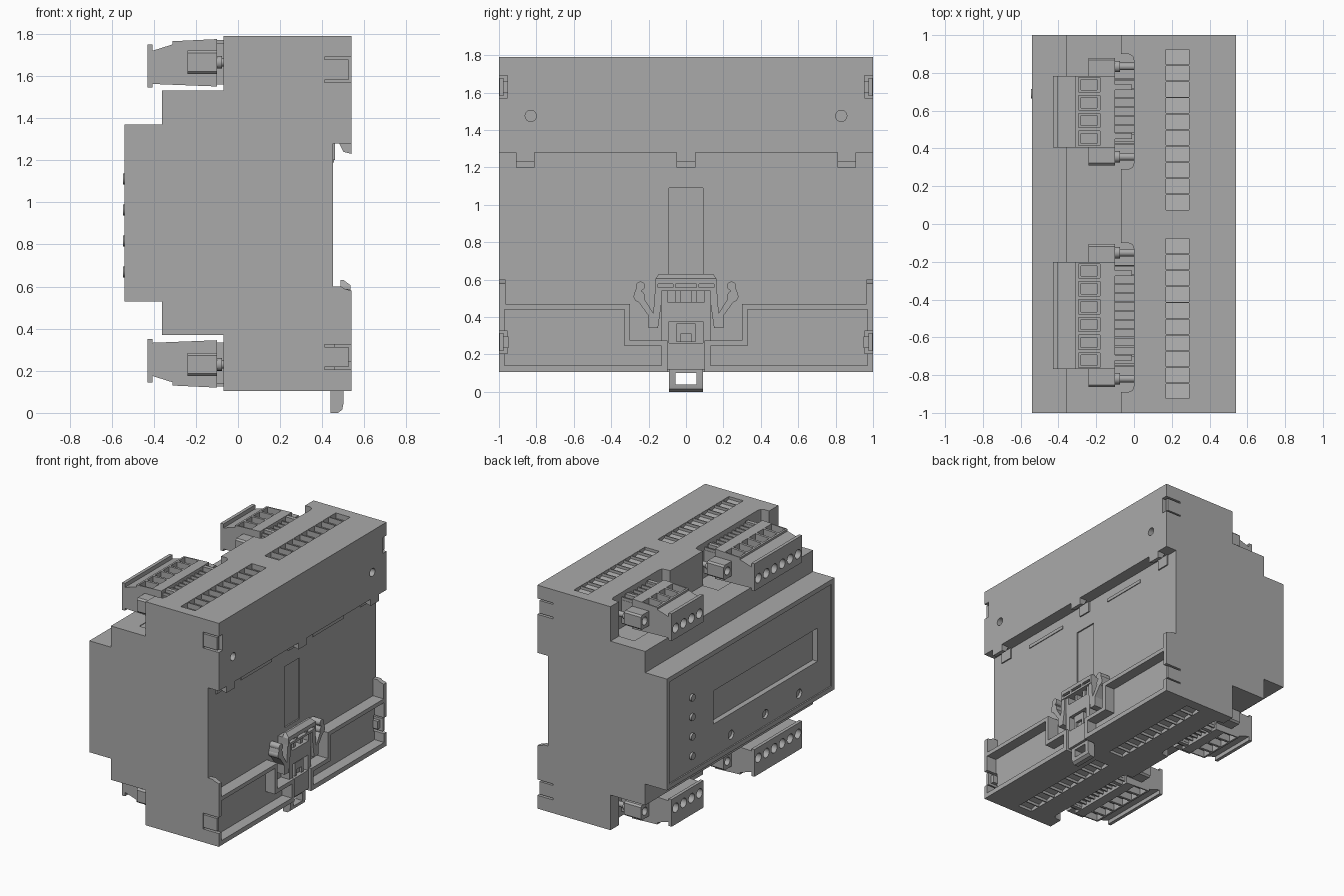
import bpy, bmesh
from math import cos, sin, pi

if "Cube" in bpy.data.objects:
    bpy.data.objects.remove(bpy.data.objects["Cube"])

MID = 0.9475  # mirror height between upper and lower terminal rows
grey = bpy.data.materials.new('dark_grey_plastic')
grey.diffuse_color = (.4, .4, .4, 1)
grey.use_nodes = True
grey.node_tree.nodes["Principled BSDF"].inputs["Base Color"].default_value = grey.diffuse_color


# A solid is (axis, outline, low, high); outline axes: x->(y,z), y->(x,z), z->(x,y)
def box(x0, x1, y0, y1, z0, z1):
    return ('z', [(x0, y0), (x1, y0), (x1, y1), (x0, y1)], z0, z1)


def rod(y, z, r, x0, x1, n=24):
    return ('x', [(y + r * cos(2 * pi * i / n), z + r * sin(2 * pi * i / n)) for i in range(n)], x0, x1)


def flip(s):
    axis, pts, lo, hi = s
    if axis == 'z':
        return (axis, pts, 2 * MID - hi, 2 * MID - lo)
    return (axis, [(a, 2 * MID - b) for a, b in pts], lo, hi)


def mirror_y(s):
    axis, pts, lo, hi = s
    if axis == 'x':
        return (axis, [(-a, b) for a, b in pts], lo, hi)
    if axis == 'z':
        return (axis, [(a, -b) for a, b in pts], lo, hi)
    return (axis, pts, -hi, -lo)


def both(solids, f):
    return solids + [f(s) for s in solids]


def make(name, solids):
    place = {'x': lambda a, b, t: (t, a, b), 'y': lambda a, b, t: (a, t, b), 'z': lambda a, b, t: (a, b, t)}
    bm = bmesh.new()
    for axis, pts, lo, hi in solids:
        f = place[axis]
        low = [bm.verts.new(f(a, b, lo)) for a, b in pts]
        top = [bm.verts.new(f(a, b, hi)) for a, b in pts]
        bm.faces.new(low)
        bm.faces.new(top[::-1])
        for i in range(len(pts)):
            j = (i + 1) % len(pts)
            bm.faces.new((low[j], low[i], top[i], top[j]))
    bmesh.ops.recalc_face_normals(bm, faces=bm.faces[:])
    me = bpy.data.meshes.new(name)
    bm.to_mesh(me)
    bm.free()
    me.materials.append(grey)
    ob = bpy.data.objects.new(name, me)
    bpy.context.collection.objects.link(ob)
    return ob


def build(name, solids, *cut_groups):
    ob = make(name, solids)
    bpy.ops.object.select_all(action='DESELECT')
    bpy.context.view_layer.objects.active = ob
    ob.select_set(True)
    for cuts in cut_groups:
        cutter = make('cutter', cuts)
        cutter.hide_render = True
        m = ob.modifiers.new('cut', 'BOOLEAN')
        m.operation, m.solver, m.object, m.use_self = 'DIFFERENCE', 'EXACT', cutter, True
        bpy.ops.object.modifier_apply(modifier=m.name)
        bpy.data.objects.remove(cutter)
    bpy.ops.object.shade_smooth_by_angle()
    return ob


# Stepped housing profile, extruded along y
profile = [(-.07, .105), (.54, .105), (.54, .47), (.45, .47), (.45, 1.28), (.54, 1.28), (.54, 1.79),
           (-.07, 1.79), (-.07, 1.53), (-.36, 1.53), (-.36, 1.37), (-.54, 1.37), (-.54, .53),
           (-.36, .53), (-.36, .37), (-.07, .37)]

# Terminal recesses with clipped rear corners, and louvred vents
recesses = []
for y0, y1 in ((.29, .90), (-.89, -.10)):
    recesses.append(('z', [(-.2, y0), (-.03, y0), (-.008, y0 + .01), (0, y0 + .035), (0, y1 - .035),
                           (-.008, y1 - .01), (-.03, y1), (-.2, y1)], 1.525, 1.9))
vents = []
for start in (.075, -.925):
    for i in range(10):
        a = start + i * .0855
        vents.append(('x', [(a, 1.77), (a + .078, 1.75), (a + .078, 1.83), (a, 1.83)], .17, .29))

# Rear cuts: rail-foot channel, pockets, corner latch notches, screw holes
channel = [box(.45, .6, -.30, .30, .275, .52), box(.45, .6, -.10, .10, .05, .30)]
pocket = [('x', [(.13, .14), (.97, .14), (.97, .44), (.33, .44), (.33, .245), (.13, .245)], .46, .6)]
notch = [box(.41, .6, .955, 1.1, 1.57, 1.69)]
screw_hole = [rod(.83, 1.475, .03, .50, .6)]
rear = channel + both(pocket + both(notch, flip) + screw_hole, mirror_y) + [box(.44, .5, -.09, .09, .63, 1.09)]

# Display face cuts: recessed panel, then window and button holes
panel = [box(-.6, -.53, -.965, .965, .565, 1.335)]
buttons = [(.22, .65), (-.19, .65), (-.59, .65)]
window = [box(-.6, -.49, -.81, .43, .81, 1.06)] + [rod(y, z, .033, -.6, -.50) for y, z in buttons]
build('housing', [('y', profile, -1, 1)], both(recesses, flip), both(vents, flip), rear, panel, window)

build('buttons', [rod(y, z, .026, -.515, -.495) for y, z in buttons])
build('indicator_lights', [rod(.69, .67 + .147 * i, .026, -.546, -.525) for i in range(4)])

# Rear lips, rail hooks and thin ribs on the rail seat
hook = [(.45, 1.30), (.45, 1.28), (.48, 1.28), (.50, 1.24), (.54, 1.23), (.54, 1.30)]
hooks = [('y', hook, .81, .91), box(.44, .46, .81, .91, 1.20, 1.29)]
build('rail_hooks', both(hooks, mirror_y) + [('y', hook, -.05, .05), box(.44, .46, -.05, .05, 1.20, 1.29)])
build('seat_ribs', both([box(.44, .456, .245, .61, 1.19, 1.215)], mirror_y))
lip = [(.44, .46), (.54, .46), (.54, .58), (.505, .59), (.49, .60), (.44, .60)]
build('end_lips', both([('y', lip, .965, 1)], mirror_y))

# Corner latch tongues, nearly flush with the side walls
tongue = [box(.40, .525, .975, .998, 1.582, 1.678), box(.40, .50, .95, .98, 1.60, 1.66)]
build('latch_tongues', both(both(tongue, flip), mirror_y))

# Spring-loaded rail foot: body, pull tab, head and curled spring arms
build('foot_body', [box(.44, .52, -.13, .13, .275, .48), box(.44, .52, -.098, .098, .12, .29)],
      [box(.47, .6, -.09, .09, .26, .375)])
build('foot_catch', [box(.46, .51, -.05, .05, .265, .365)], [box(.49, .6, -.03, .03, .25, .31)])
build('pull_tab', [('y', [(.44, .165), (.44, 0), (.475, 0), (.495, .015), (.50, .04), (.50, .165)], -.09, .09)],
      [box(.3, .6, -.055, .055, .04, .10)])
build('foot_posts', both([box(.45, .52, .10, .13, .47, .55), box(.45, .50, .03, .055, .47, .55)], mirror_y))
head = [(-.165, .54), (.165, .54), (.165, .60), (.145, .63), (-.145, .63), (-.165, .60)]
build('foot_head', [('x', head, .45, .535)],
      [box(.50, .6, -.055, .055, .557, .577)] + both([box(.50, .6, .07, .15, .557, .577)], mirror_y),
      [box(.4, .487, -.3, .3, .60, .7), ('y', [(.50, .632), (.54, .602), (.6, .602), (.6, .7), (.50, .7)], -.3, .3)])
arm = [(.13, .55), (.13, .48), (.15, .34), (.20, .34), (.203, .41), (.25, .475), (.275, .50), (.275, .53),
       (.255, .58), (.225, .58), (.24, .525), (.175, .42), (.165, .55)]
build('spring_arms', both([('x', arm, .45, .53)], mirror_y))
build('arm_curls', both([rod(.25, .51, .03, .45, .53), rod(.243, .565, .024, .45, .53)], mirror_y))


# Pluggable terminal block with its header, side ears and fixing screws
def terminal(name, yc, poles, f):
    pitch = .0945
    h = poles * pitch / 2
    ys = [yc - h + pitch * (i + .5) for i in range(poles)]
    side = [(-.43, 1.545), (-.43, 1.75), (-.405, 1.75), (-.405, 1.72), (-.31, 1.75), (-.31, 1.765),
            (-.10, 1.775), (-.10, 1.55), (-.405, 1.562), (-.405, 1.545)]
    wells = [box(-.295, -.18, y - .038, y + .038, 1.715, 1.9) for y in ys]
    deep = [box(-.28, -.195, y - .027, y + .027, 1.68, 1.9) for y in ys]
    entries = [rod(y, 1.625, .035, -.5, -.35) for y in ys]
    build(name + '_plug', [f(('y', side, yc - h, yc + h))],
          [f(s) for s in wells], [f(s) for s in deep], [f(s) for s in entries])

    header = [box(-.11, .005, yc - h + .015, yc + h - .015, 1.56, 1.735)]
    header += [box(-.105, .003, yc - h + .02 + i * pitch / 2, yc - h + .03 + i * pitch / 2, 1.73, 1.755)
               for i in range(2 * poles)]
    header += [box(-.105, -.01, yc + s * (h - .06) - .015, yc + s * (h - .06) + .015, 1.74, 1.77) for s in (-1, 1)]
    build(name + '_header', [f(s) for s in header])

    ears, screws = [], []
    for s in (-1, 1):
        a, b, c = (yc + s * (h + d) for d in (-.01, .083, .095))
        ears.append(('x', [(a, 1.61), (b, 1.61), (c, 1.622), (c, 1.708), (b, 1.72), (a, 1.72)], -.24, -.10))
        y = yc + s * (h + .05)
        screws += [rod(y, 1.665, .03, -.105, -.075, 16), rod(y, 1.665, .02, -.08, .005, 16)]
    # Round screw access in each ear
    access = [rod(yc + s * (h + .05), 1.665, .03, -.3, -.2, 16) for s in (-1, 1)]
    build(name + '_ears', [f(s) for s in ears], [f(s) for s in access])
    build(name + '_screws', [f(s) for s in screws])


for row, f in (('upper', lambda s: s), ('lower', flip)):
    terminal(row + '_four_way', .595, 4, f)
    terminal(row + '_six_way', -.485, 6, f)
